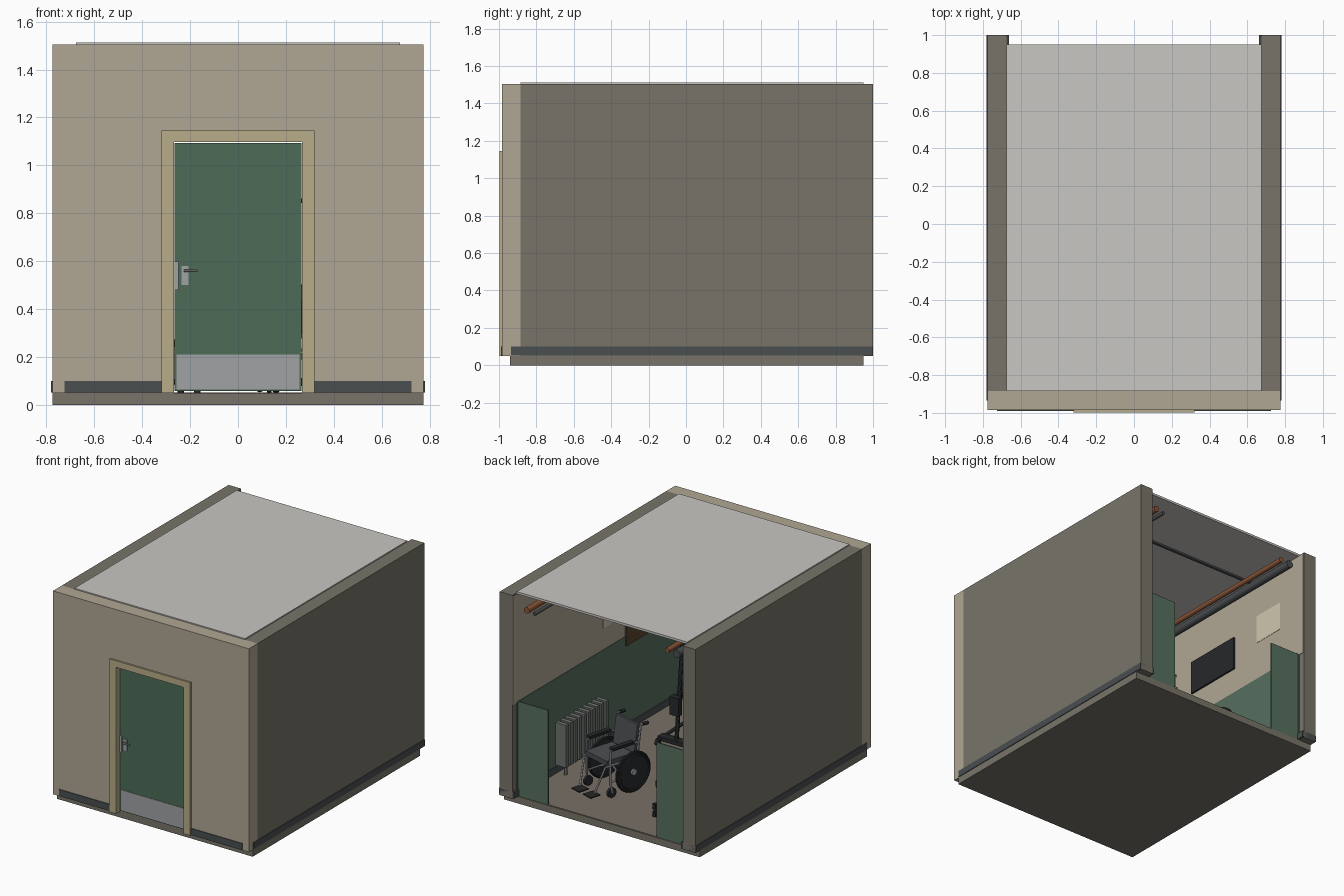
import bpy, math
from mathutils import Matrix, Vector

if "Cube" in bpy.data.objects:
    bpy.data.objects.remove(bpy.data.objects["Cube"])

M = Matrix.Identity(4)   # current placement for grouped parts


def mat(name, hexcol):
    c = [int(hexcol[i:i + 2], 16) / 255 for i in (0, 2, 4)]
    m = bpy.data.materials.new(name)
    m.diffuse_color = [((v + .055) / 1.055) ** 2.4 for v in c] + [1]
    m.use_nodes = True
    m.node_tree.nodes["Principled BSDF"].inputs["Base Color"].default_value = m.diffuse_color
    return m


PLASTER = mat("plaster", "B0A794")
CONCRETE = mat("concrete", "787469")
FLOOR = mat("floor", "787066")
GREEN = mat("green_paint", "56705F")
DOORGREEN = mat("door_green", "4C6B57")
TRIM = mat("skirting", "4A4E50")
FRAME = mat("frame_paint", "B8AC88")
STEEL = mat("steel", "A0A2A4")
BLACK = mat("black", "26282A")
GREY = mat("dark_grey", "4B4E50")
COPPER = mat("copper", "8A5638")
CEIL = mat("ceiling", "C9C7C3")
PAPER = mat("paper", "CFC6AE")
CORK = mat("cork", "5A4630")
RAD = mat("radiator_paint", "6E726E")


def finish(ob, name, m):
    ob.name = name
    ob.data.materials.append(m)
    return ob


def box(name, x0, x1, y0, y1, z0, z1, m):
    bpy.ops.mesh.primitive_cube_add(size=1)
    ob = bpy.context.object
    c = Vector((x0 + x1, y0 + y1, z0 + z1)) / 2
    ob.data.transform(Matrix.Translation(c) @ Matrix.Diagonal((abs(x1 - x0), abs(y1 - y0), abs(z1 - z0), 1)))
    ob.matrix_world = M.copy()
    return finish(ob, name, m)


def tube(name, p, q, r, m, n=12):
    p, q = Vector(p), Vector(q)
    d = q - p
    bpy.ops.mesh.primitive_cylinder_add(vertices=n, radius=r, depth=d.length)
    ob = bpy.context.object
    ob.data.transform(Matrix.Translation((p + q) / 2) @ d.to_track_quat('Z', 'Y').to_matrix().to_4x4())
    bpy.ops.object.shade_smooth_by_angle()
    ob.matrix_world = M.copy()
    return finish(ob, name, m)


def tyre(name, c, r, t, m):
    bpy.ops.mesh.primitive_torus_add(major_radius=r - t, minor_radius=t, major_segments=32, minor_segments=8)
    ob = bpy.context.object
    ob.data.transform(Matrix.Translation(c) @ Matrix.Rotation(math.pi / 2, 4, 'Y'))
    bpy.ops.object.shade_smooth_by_angle()
    ob.matrix_world = M.copy()
    return finish(ob, name, m)


# Room shell
box("floor_slab", -.775, .775, -.94, .95, 0, .05, CONCRETE)
box("floor_covering", -.675, .675, -.885, .945, .05, .053, FLOOR)
box("ceiling", -.675, .675, -.885, .95, 1.497, 1.513, CEIL)
box("ceiling_rail", -.67, .67, .455, .475, 1.485, 1.497, GREY)
box("wall_over_door", -.29, .29, -.985, -.885, 1.11, 1.505, PLASTER)
for s, side in ((-1, "left"), (1, "right")):
    box(side + "_wall", s * .675, s * .775, -.885, 1, .05, 1.505, CONCRETE)
    box(side + "_wall_lining", s * .671, s * .676, -.885, .995, .72, 1.497, PLASTER)
    box(side + "_wall_dado", s * .668, s * .676, -.885, .95, .05, .727, GREEN)
    box(side + "_wall_skirting", s * .662, s * .78, -.935, 1, .053, .1, TRIM)
    box(side + "_front_wall", s * .29, s * .775, -.985, -.885, .05, 1.505, PLASTER)
    box(side + "_front_skirting", s * .32, s * .725, -.99, -.875, .053, .1, TRIM)
    box(side + "_front_dado", s * .32, s * .67, -.887, -.878, .05, .727, GREEN)
    box(side + "_back_dado", s * .43, s * .67, .935, .945, .053, .727, GREEN)
    box(side + "_door_jamb", s * .268, s * .295, -.985, -.875, .05, 1.1, FRAME)
    for y0, y1, k in ((-.997, -.984, "outer"), (-.886, -.873, "inner")):
        box(f"{side}_{k}_architrave", s * .268, s * .32, y0, y1, .05, 1.145, FRAME)

# Door
box("door_head", -.29, .29, -.985, -.875, 1.098, 1.12, FRAME)
for y0, y1, k in ((-.997, -.984, "outer"), (-.886, -.873, "inner")):
    box(k + "_head_architrave", -.268, .268, y0, y1, 1.098, 1.145, FRAME)
box("door_leaf", -.264, .264, -.955, -.925, .058, 1.094, DOORGREEN)
for s, y, k in ((-1, -.955, "outer"), (1, -.925, "inner")):
    box(k + "_kick_plate", -.257, .257, y, y + s * .003, .064, .21, STEEL)
    box(k + "_handle_plate", -.235, -.207, y, y + s * .005, .5, .58, STEEL)
    tube(k + "_handle_spindle", (-.221, y, .56), (-.221, y + s * .027, .56), .006, STEEL)
    tube(k + "_handle_lever", (-.226, y + s * .026, .56), (-.17, y + s * .026, .56), .005, STEEL)
box("strike_plate", -.266, -.248, -.962, -.93, .48, .6, STEEL)

# Ceiling pipes
for x, z, r, m, n in ((-.59, 1.405, .028, GREY, "left_drain_pipe"), (-.515, 1.41, .018, COPPER, "left_copper_pipe"),
                      (.595, 1.4, .022, COPPER, "right_copper_pipe"), (.535, 1.39, .013, GREY, "right_conduit")):
    tube(n, (x, -.885, z), (x, .95, z), r, m, 16)

# Things on the walls
box("wall_screen", -.672, -.658, -.18, .27, .91, 1.155, BLACK)
box("left_notice", -.672, -.669, .5, .75, 1.01, 1.22, PAPER)
box("cork_board", .66, .672, -.7, -.27, .66, 1.1, CORK)
box("right_notice", .667, .672, -.2, -.02, .88, 1.12, PAPER)

# Radiator
for i in range(10):
    y = .09 + i * .05
    box("radiator_fin", .56, .645, y - .015, y + .015, .13, .435, RAD)
for z in (.165, .4):
    tube("radiator_header", (.603, .075, z), (.603, .555, z), .018, RAD)
for y in (.12, .5):
    tube("radiator_foot", (.603, y, .05), (.603, y, .14), .012, RAD)

# Wheelchair (local: +y forward, origin on the floor under the axle)
M = Matrix.Translation((.23, .43, .053)) @ Matrix.Rotation(math.radians(-16), 4, 'Z')
box("seat_cushion", -.11, .11, -.03, .19, .225, .26, GREY)
b = box("backrest", -.11, .11, -.012, .012, 0, .2, GREY)
b.matrix_world = M @ Matrix.Translation((0, -.05, .25)) @ Matrix.Rotation(math.radians(8), 4, 'X')
for s in (-1, 1):
    x = s * .12
    tyre("drive_wheel_tyre", (s * .145, 0, .145), .145, .01, BLACK)
    tube("drive_wheel_disc", (s * .142, 0, .145), (s * .148, 0, .145), .13, BLACK, 32)
    tube("drive_wheel_hub", (s * .115, 0, .145), (s * .16, 0, .145), .022, STEEL, 16)
    tyre("push_rim", (s * .165, 0, .145), .122, .004, GREY)
    tube("back_post", (x, -.04, .1), (x, -.085, .45), .008, STEEL)
    tube("push_handle_bar", (x, -.083, .448), (x, -.12, .448), .007, STEEL)
    tube("push_grip", (x, -.1, .448), (x, -.145, .446), .012, BLACK)
    tube("seat_rail", (x, -.05, .225), (x, .2, .225), .008, STEEL)
    tube("lower_rail", (x, -.04, .11), (x, .17, .11), .007, STEEL)
    tube("front_post", (x, .17, .09), (x, .17, .33), .008, STEEL)
    tube("arm_bar", (x, -.06, .33), (x, .17, .33), .007, STEEL)
    box("armrest_pad", x - .018, x + .018, -.02, .16, .335, .353, BLACK)
    tube("leg_hanger", (s * .11, .2, .225), (s * .075, .265, .04), .007, STEEL)
    box("footplate", s * .02, s * .1, .235, .315, .026, .034, BLACK)
    tube("caster_wheel", (x - .01, .16, .034), (x + .01, .16, .034), .034, BLACK, 20)
    tube("caster_fork", (x, .17, .1), (x + s * .014, .16, .034), .007, STEEL)
    tube("cross_brace", (s * .115, .06, .11), (-s * .115, .07, .225), .006, STEEL)
tube("axle", (-.14, 0, .145), (.14, 0, .145), .007, STEEL)

# Patient hoist
M = Matrix.Translation((.25, -.25, .053))
box("hoist_base", -.13, .13, -.03, .03, .03, .06, BLACK)
tube("hoist_mast", (0, 0, .05), (-.06, 0, .95), .014, BLACK)
tube("hoist_actuator", (-.015, -.03, .35), (-.05, -.18, .88), .011, BLACK)
box("hoist_battery", -.05, .02, .01, .05, .25, .38, BLACK)
tube("hoist_boom", (-.06, .02, .95), (-.06, -.42, .9), .013, BLACK)
tube("spreader_strap", (-.06, -.41, .9), (-.06, -.41, .8), .005, BLACK)
tube("spreader_bar", (-.17, -.41, .8), (.05, -.41, .8), .009, BLACK)
for s in (-1, 1):
    tube("hoist_leg", (s * .11, .05, .045), (s * .13, -.45, .045), .012, BLACK)
    for y in (.04, -.44):
        tube("hoist_caster", (s * .12 - .01, y, .024), (s * .12 + .01, y, .024), .024, BLACK, 16)

# Low stool
M = Matrix.Translation((-.27, .6, .053))
tube("stool_seat", (0, 0, .19), (0, 0, .22), .075, BLACK, 24)
tube("stool_column", (0, 0, .03), (0, 0, .19), .012, STEEL)
for i in range(5):
    a = math.tau * i / 5
    e = (.1 * math.cos(a), .1 * math.sin(a))
    tube("stool_leg", (0, 0, .045), (*e, .035), .009, BLACK)
    tube("stool_caster", (*e, 0), (*e, .035), .014, BLACK)
